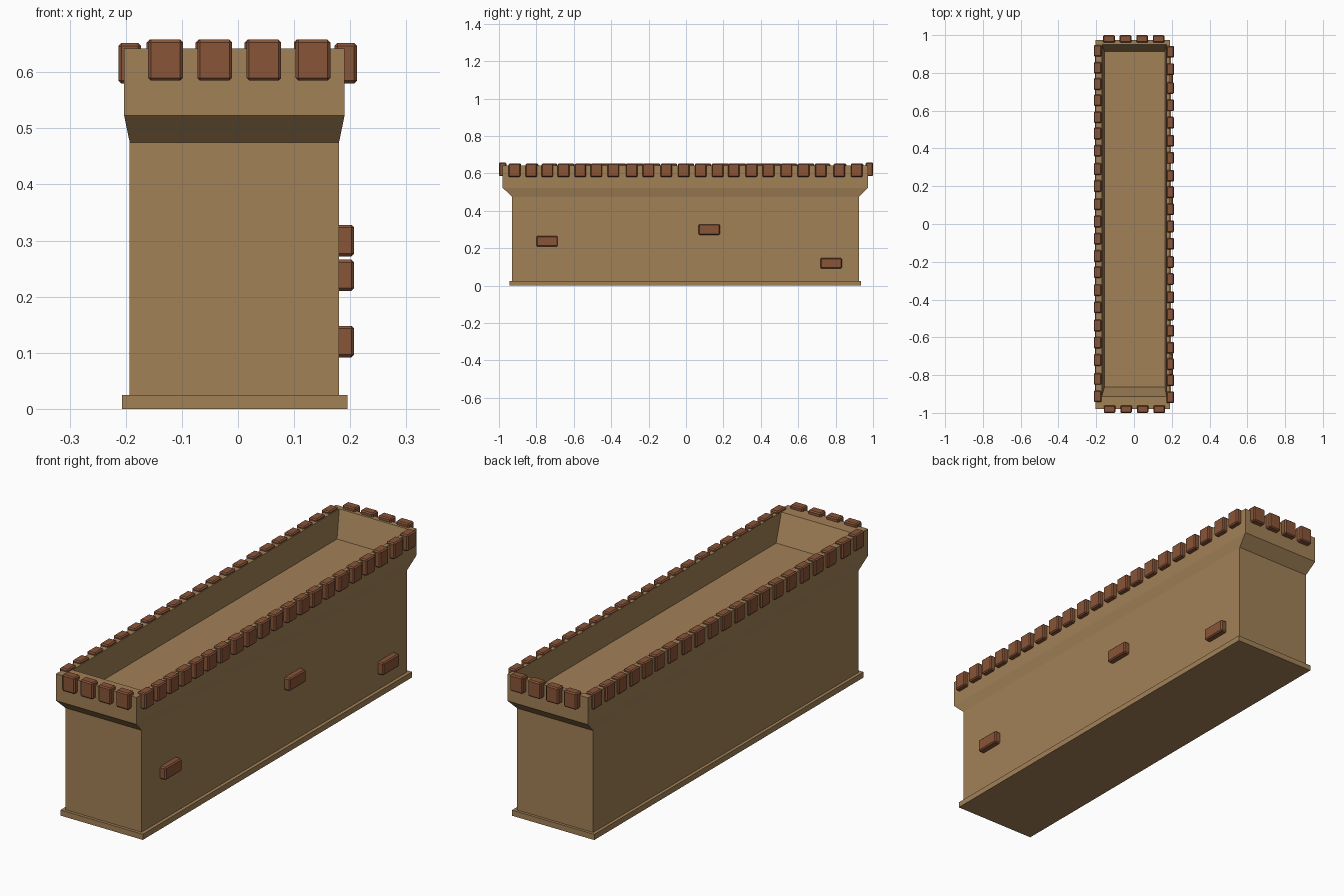
import bpy, bmesh

if "Cube" in bpy.data.objects:
    bpy.data.objects.remove(bpy.data.objects["Cube"])


def material(name, rgb):
    m = bpy.data.materials.new(name)
    m.diffuse_color = (*rgb, 1)
    m.use_nodes = True
    m.node_tree.nodes["Principled BSDF"].inputs["Base Color"].default_value = m.diffuse_color
    return m


SAND = material("sandstone", (0.36, 0.22, 0.095))
CLAY = material("clay_brick", (0.25, 0.09, 0.04))


def finish(bm, name, mat):
    me = bpy.data.meshes.new(name)
    bmesh.ops.recalc_face_normals(bm, faces=bm.faces)
    bm.to_mesh(me)
    bm.free()
    me.materials.append(mat)
    ob = bpy.data.objects.new(name, me)
    bpy.context.collection.objects.link(ob)
    return ob


def loft(name, rings, mat):
    """Skin a stack of rectangles (x0, x1, y0, y1, z) and cap both ends."""
    bm = bmesh.new()
    loops = [[bm.verts.new(p) for p in ((a, c, z), (b, c, z), (b, d, z), (a, d, z))]
             for a, b, c, d, z in rings]
    for lo, hi in zip(loops, loops[1:]):
        for i in range(4):
            j = (i + 1) % 4
            bm.faces.new((lo[i], lo[j], hi[j], hi[i]))
    bm.faces.new(loops[0])
    bm.faces.new(loops[-1])
    return finish(bm, name, mat)


def brick(name, x, y, z):
    """Box with chamfered edges, each argument a (min, max) range."""
    bm = bmesh.new()
    bmesh.ops.create_cube(bm, size=1)
    for v in bm.verts:
        v.co = [(r[0] + r[1]) / 2 + c * (r[1] - r[0]) for r, c in zip((x, y, z), v.co)]
    bmesh.ops.bevel(bm, geom=bm.edges[:], offset=0.005, segments=1, affect='EDGES')
    return finish(bm, name, CLAY)


# Wall: foot, body, flared parapet and sunken walkway
foot = (-0.207, 0.195, -0.943, 0.936)
body = (-0.193, 0.180, -0.930, 0.924)
top = (-0.203, 0.190, -0.980, 0.974)
loft("wall", [
    (*foot, 0), (*foot, 0.025), (*body, 0.025), (*body, 0.475),
    (*top, 0.523), (*top, 0.642),
    (-0.170, 0.172, -0.912, 0.950, 0.642),
    (-0.156, 0.163, -0.862, 0.914, 0.526)], SAND)

# Side merlons: the left row is the right row turned half round
ys = [-0.917, -0.827, -0.741, -0.655, -0.565, -0.479, -0.388, -0.291, -0.201,
      -0.105, -0.013, 0.078, 0.169, 0.255, 0.350, 0.441, 0.537, 0.628, 0.720,
      0.820, 0.912]
for i, y in enumerate(ys):
    brick(f"merlon_right_{i}", (0.172, 0.212), (y - 0.031, y + 0.031), (0.580, 0.652))
    brick(f"merlon_left_{i}", (-0.213, -0.173), (-y - 0.031, -y + 0.031), (0.580, 0.652))

# End merlons
for i in range(4):
    x = -0.129 + 0.0875 * i
    brick(f"merlon_front_{i}", (x - 0.031, x + 0.031), (-1.0, -0.960), (0.585, 0.658))
    brick(f"merlon_back_{i}", (x - 0.034, x + 0.028), (0.960, 1.0), (0.585, 0.658))

# Loose bricks on the right face
for i, (y, z) in enumerate([(-0.743, 0.238), (0.124, 0.300), (0.776, 0.120)]):
    brick(f"wall_brick_{i}", (0.165, 0.207), (y - 0.057, y + 0.057), (z - 0.028, z + 0.028))
